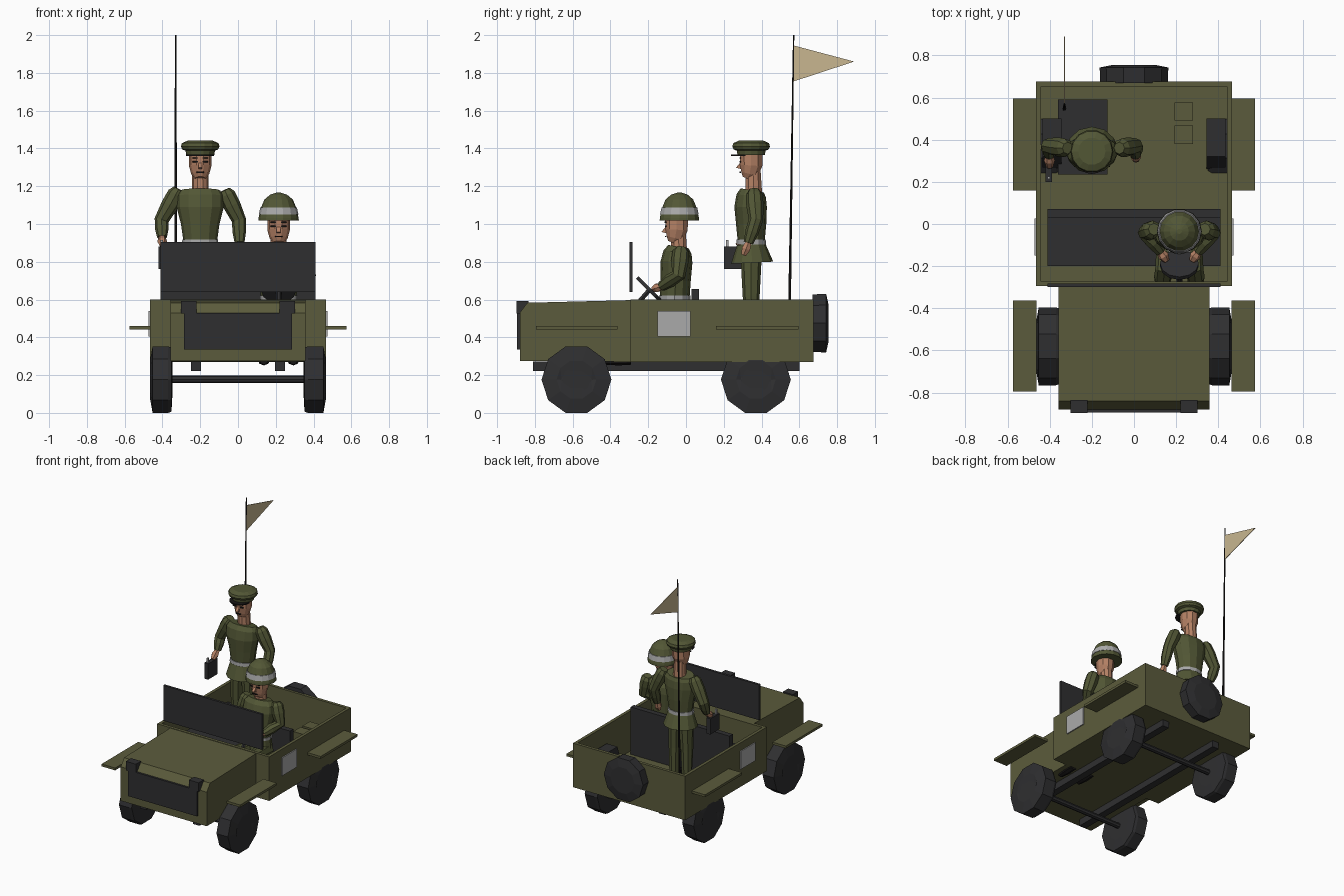
import bpy, bmesh, math
from mathutils import Vector

if "Cube" in bpy.data.objects:
    bpy.data.objects.remove(bpy.data.objects["Cube"])


def material(name, rgb):
    m = bpy.data.materials.new(name)
    m.diffuse_color = (*rgb, 1)
    m.use_nodes = True
    m.node_tree.nodes["Principled BSDF"].inputs["Base Color"].default_value = m.diffuse_color
    return m


OLIVE = material("olive paint", (0.105, 0.105, 0.045))
CLOTH = material("uniform green", (0.085, 0.095, 0.036))
DARK = material("dark rubber", (0.028, 0.028, 0.030))
BLACK = material("black", (0.010, 0.009, 0.009))
GREY = material("light grey", (0.40, 0.40, 0.40))
SKIN = material("skin", (0.46, 0.22, 0.13))
TAN = material("tan flag cloth", (0.58, 0.47, 0.28))


def finish(name, bm, mat):
    bmesh.ops.recalc_face_normals(bm, faces=bm.faces[:])
    me = bpy.data.meshes.new(name)
    bm.to_mesh(me)
    bm.free()
    me.materials.append(mat)
    ob = bpy.data.objects.new(name, me)
    bpy.context.collection.objects.link(ob)
    return ob


def box(name, x, y, z, mat):
    bm = bmesh.new()
    bmesh.ops.create_cube(bm, size=1)
    for v in bm.verts:
        v.co = Vector([(r[0] + r[1]) / 2 + c * (r[1] - r[0]) for c, r in zip(v.co, (x, y, z))])
    return finish(name, bm, mat)


def prism(name, pts, axis, a, b, mat):
    """Extrude a flat outline from a to b along axis x or z."""
    bm = bmesh.new()
    place = (lambda p, d: (d, *p)) if axis == "x" else (lambda p, d: (*p, d))
    lo, hi = [[bm.verts.new(place(p, d)) for p in pts] for d in (a, b)]
    bm.faces.new(lo)
    bm.faces.new(hi)
    n = len(pts)
    for i in range(n):
        bm.faces.new((lo[i], lo[(i + 1) % n], hi[(i + 1) % n], hi[i]))
    return finish(name, bm, mat)


def loft(name, path, mat, n=10):
    """Skin rings (x, y, z, radius[, depth radius]) along a path."""
    bm = bmesh.new()
    pos = [Vector(p[:3]) for p in path]
    rings = []
    for i, p in enumerate(path):
        t = (pos[min(i + 1, len(pos) - 1)] - pos[max(i - 1, 0)]).normalized()
        ref = Vector((0, 1, 0)) if abs(t.x) > 0.8 else Vector((1, 0, 0))
        u = (ref - t * ref.dot(t)).normalized()
        w = t.cross(u)
        rx, ry = p[3], p[-1]
        rings.append([bm.verts.new(pos[i] + u * rx * math.cos(2 * math.pi * k / n)
                                   + w * ry * math.sin(2 * math.pi * k / n)) for k in range(n)])
    for a, b in zip(rings, rings[1:]):
        for k in range(n):
            bm.faces.new((a[k], a[(k + 1) % n], b[(k + 1) % n], b[k]))
    bm.faces.new(rings[0])
    bm.faces.new(rings[-1])
    return finish(name, bm, mat)


# open tub with thick walls
bm = bmesh.new()
bmesh.ops.create_cube(bm, size=1)
for v in bm.verts:
    v.co = Vector((v.co.x * 0.93, 0.19 + v.co.y * 0.97, 0.435 + v.co.z * 0.33))
top = max(bm.faces, key=lambda f: f.calc_center_median().z)
bmesh.ops.inset_region(bm, faces=[top], thickness=0.033)
floor = bmesh.ops.extrude_discrete_faces(bm, faces=[top])["faces"][0]
bmesh.ops.translate(bm, verts=floor.verts[:], vec=(0, 0, -0.30))
finish("tub", bm, OLIVE)

# hood, grille and windshield
prism("hood", [(-0.295, 0.27), (-0.88, 0.275), (-0.88, 0.53), (-0.84, 0.583), (-0.295, 0.597)],
      "x", -0.357, 0.357, OLIVE)
box("grille", (-0.285, 0.285), (-0.895, -0.878), (0.335, 0.53), DARK)
box("windshield", (-0.41, 0.41), (-0.30, -0.282), (0.64, 0.905), DARK)

# side pieces, wheels and rails
for s, side in ((1, "right"), (-1, "left")):
    prism(side + "_hood_hook", [(-0.897, 0.525), (-0.897, 0.592), (-0.835, 0.592), (-0.835, 0.57),
                                (-0.87, 0.525)], "x", s * 0.22, s * 0.302, DARK)
    xs = sorted((s * 0.463, s * 0.575))
    box(side + "_front_fender", xs, (-0.795, -0.362), (0.442, 0.460), OLIVE)
    box(side + "_rear_fender", xs, (0.158, 0.595), (0.442, 0.460), OLIVE)
    box(side + "_door_panel", sorted((s * 0.463, s * 0.473)), (-0.15, 0.025), (0.405, 0.54), GREY)
    box(side + "_rail", sorted((s * 0.195, s * 0.248)), (-0.81, 0.60), (0.222, 0.272), DARK)
    for y, end in ((-0.58, "front"), (0.37, "rear")):
        loft(f"{side}_{end}_wheel", [(s * x, y, 0.176, r) for x, r in
             ((0.348, 0.10), (0.352, 0.178), (0.37, 0.185), (0.452, 0.185), (0.466, 0.105),
              (0.456, 0.09), (0.463, 0.075))], DARK)
    # low sloped side lockers
    prism(side + "_locker", [(0.26, 0.30), (0.32, 0.47), (0.50, 0.47), (0.50, 0.30)],
          "x", s * 0.345, s * 0.434, DARK)
for y, end in ((-0.58, "front"), (0.37, "rear")):
    loft(end + "_axle", [(-0.36, y, 0.178, 0.02), (0.36, y, 0.178, 0.02)], DARK, 8)
loft("spare_wheel", [(0, 0.67, 0.475, 0.16), (0, 0.742, 0.475, 0.163), (0, 0.755, 0.475, 0.10)], DARK)

# interior
box("bench_cushion", (-0.41, 0.41), (-0.20, 0.04), (0.30, 0.46), DARK)
box("bench_back", (-0.41, 0.41), (0.03, 0.07), (0.30, 0.655), DARK)
box("standing_box", (-0.36, -0.125), (0.235, 0.59), (0.30, 0.37), DARK)
for i, y in enumerate((0.38, 0.49)):
    box(f"cargo_can_{i}", (0.192, 0.28), (y, y + 0.087), (0.30, 0.46), OLIVE)
loft("steering_wheel", [(0.215, -0.20, 0.645, 0.092), (0.215, -0.186, 0.659, 0.092)], DARK, 12)
loft("steering_column", [(0.215, -0.19, 0.655, 0.014), (0.215, -0.29, 0.54, 0.014)], DARK, 6)

# pennant on a slightly leaning pole
loft("flag_pole", [(-0.33, 0.545, 0.36, 0.009), (-0.33, 0.57, 2.0, 0.004)], BLACK, 6)
prism("pennant", [(0.57, 1.945), (0.57, 1.755), (0.89, 1.86)], "x", -0.332, -0.328, TAN)


def head(who, x, y, z):
    """Head and neck with face plates; z is the chin height."""
    loft(who + "_neck", [(x, y + 0.015, z - 0.09, 0.046), (x, y + 0.01, z + 0.04, 0.042)], SKIN)
    loft(who + "_head", [(x, y - 0.018, z, 0.030), (x, y - 0.008, z + 0.025, 0.048),
                         (x, y, z + 0.07, 0.060, 0.062), (x, y, z + 0.155, 0.060, 0.064)], SKIN)
    f = y - 0.06
    prism(who + "_nose", [(f + 0.01, z + 0.095), (f - 0.02, z + 0.058), (f + 0.01, z + 0.05)],
          "x", x - 0.010, x + 0.010, SKIN)
    box(who + "_mouth", (x - 0.02, x + 0.02), (f - 0.002, f + 0.007), (z + 0.031, z + 0.037), BLACK)
    for s, side in ((1, "right"), (-1, "left")):
        xs = sorted((x + s * 0.013, x + s * 0.042))
        box(f"{who}_{side}_eye", xs, (f - 0.002, f + 0.006), (z + 0.085, z + 0.093), BLACK)
        box(f"{who}_{side}_brow", xs, (f - 0.003, f + 0.006), (z + 0.106, z + 0.113), BLACK)


def arm(who, shoulder, elbow, wrist, hand):
    """Sleeve bent at the elbow with a small hand on the end."""
    s, e, w, h = map(Vector, (shoulder, elbow, wrist, hand))
    loft(who + "_sleeve", [(*s, 0.028), (*s.lerp(e, 0.15), 0.044), (*s.lerp(e, 0.5), 0.046),
                           (*e, 0.038), (*e.lerp(w, 0.5), 0.036), (*w, 0.026)], CLOTH, 8)
    loft(who + "_hand", [(*w, 0.018), (*w.lerp(h, 0.5), 0.026), (*h, 0.015)], SKIN, 6)


# standing officer
X, Y = -0.20, 0.345
head("officer", X, Y, 1.24)
loft("officer_cap", [(X, Y, 1.365, 0.074), (X, Y, 1.388, 0.078), (X, Y, 1.395, 0.095),
                     (X, Y, 1.41, 0.102), (X, Y, 1.428, 0.097), (X, Y, 1.442, 0.065)], CLOTH, 14)
prism("officer_cap_brim", [(X + 0.074 * math.cos(a), Y - 0.03 - 0.078 * math.sin(a)) for a in
                           [math.pi * k / 8 for k in range(9)]], "z", 1.36, 1.369, BLACK)
loft("officer_tunic", [(X, Y, 0.915, 0.090, 0.072), (X, Y, 1.0, 0.102, 0.080),
                       (X, Y - 0.003, 1.09, 0.125, 0.086), (X, Y, 1.15, 0.125, 0.078),
                       (X, Y + 0.005, 1.178, 0.105, 0.062)], CLOTH, 12)
loft("officer_belt", [(X, Y, 0.892, 0.096, 0.078), (X, Y, 0.917, 0.095, 0.077)], GREY, 12)
loft("officer_tunic_skirt", [(X, Y + 0.005, 0.795, 0.122, 0.112), (X, Y, 0.893, 0.092, 0.075)], CLOTH, 12)
for s, side in ((1, "right"), (-1, "left")):
    loft(f"officer_{side}_leg", [(X + s * 0.045, Y, 0.83, 0.050, 0.056), (X + s * 0.05, Y, 0.62, 0.042, 0.045),
                                 (X + s * 0.052, Y + 0.005, 0.42, 0.034)], CLOTH, 8)
    box(f"officer_{side}_boot", sorted((X + s * 0.022, X + s * 0.085)), (0.27, 0.385), (0.37, 0.43), BLACK)
arm("officer_left", (-0.315, 0.36, 1.185), (-0.405, 0.37, 1.02), (-0.402, 0.33, 0.93), (-0.40, 0.27, 0.885))
arm("officer_right", (-0.07, 0.36, 1.18), (0.005, 0.37, 1.02), (0.008, 0.33, 0.90), (0.01, 0.305, 0.835))
box("briefcase", (-0.42, -0.388), (0.20, 0.312), (0.762, 0.88), DARK)
box("briefcase_handle", (-0.41, -0.398), (0.213, 0.225), (0.88, 0.915), GREY)

# seated driver
X, Y = 0.215, -0.05
head("driver", X, Y, 0.90)
H = Y + 0.015
loft("driver_helmet", [(X, H, 1.018, 0.107), (X, H, 1.032, 0.106), (X, H, 1.085, 0.094),
                       (X, H, 1.13, 0.075), (X, H, 1.155, 0.045), (X, H, 1.166, 0.012)], CLOTH, 14)
loft("driver_helmet_band", [(X, H, 1.05, 0.105), (X, H, 1.087, 0.097)], GREY, 14)
loft("driver_tunic", [(X, Y - 0.01, 0.46, 0.105, 0.085), (X, Y - 0.01, 0.60, 0.092, 0.078),
                      (X, Y - 0.005, 0.70, 0.105, 0.08), (X, Y, 0.80, 0.125, 0.084),
                      (X, Y + 0.005, 0.85, 0.12, 0.075), (X, Y + 0.01, 0.88, 0.09, 0.055)], CLOTH, 12)
loft("driver_belt", [(X, Y - 0.01, 0.60, 0.097, 0.083), (X, Y - 0.01, 0.622, 0.099, 0.083)], GREY, 12)
for s, side in ((1, "right"), (-1, "left")):
    arm("driver_" + side, (X + s * 0.12, Y + 0.025, 0.875), (X + s * 0.16, Y + 0.01, 0.73),
        (X + s * 0.09, Y - 0.08, 0.67), (X + s * 0.06, Y - 0.125, 0.655))
    loft(f"driver_{side}_leg", [(X + s * 0.05, -0.04, 0.51, 0.055), (X + s * 0.07, -0.22, 0.525, 0.045),
                                (X + s * 0.078, -0.25, 0.48, 0.042), (X + s * 0.078, -0.31, 0.29, 0.032)], CLOTH, 8)
    loft(f"driver_{side}_boot", [(X + s * 0.078, -0.29, 0.285, 0.03), (X + s * 0.078, -0.36, 0.285, 0.034),
                                 (X + s * 0.078, -0.43, 0.275, 0.02)], BLACK, 8)
